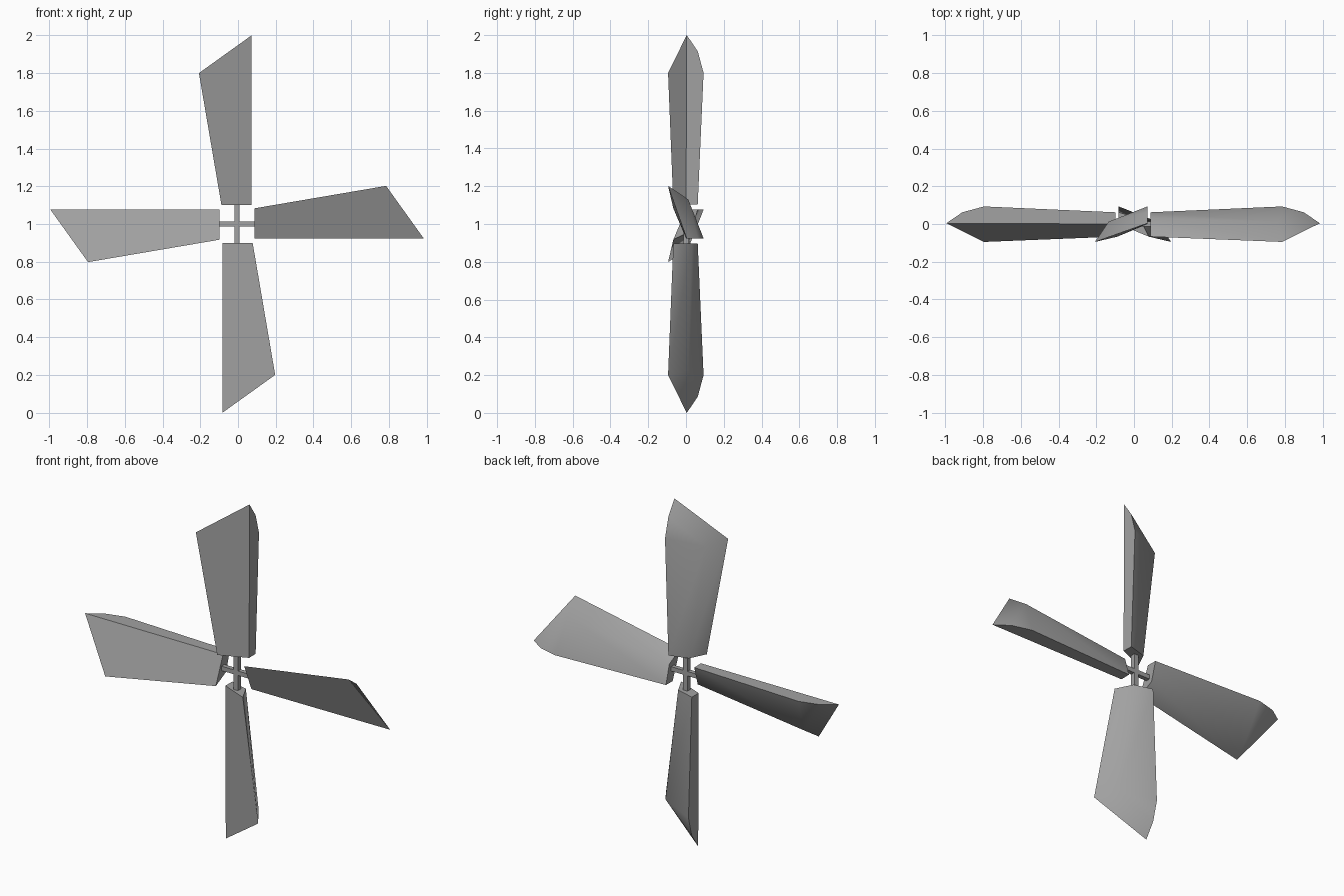
import bpy
import bmesh
from math import radians
from mathutils import Matrix, Vector

cube = bpy.data.objects.get("Cube")
if cube:
    bpy.data.objects.remove(cube, do_unlink=True)

HUB = Vector((-0.005, 0, 1))

grey = bpy.data.materials.new("plain_grey")
grey.use_nodes = True
colour = (0.36, 0.36, 0.36, 1)
grey.diffuse_color = colour
grey.node_tree.nodes["Principled BSDF"].inputs["Base Color"].default_value = colour


def add_object(name, bm):
    bmesh.ops.recalc_face_normals(bm, faces=bm.faces)
    mesh = bpy.data.meshes.new(name)
    bm.to_mesh(mesh)
    bm.free()
    mesh.materials.append(grey)
    obj = bpy.data.objects.new(name, mesh)
    bpy.context.collection.objects.link(obj)
    return obj


# Blade corners (x, y, z from the hub): pitched flat front, thick leading side
CORNERS = {
    "root_trail": (-0.083, -0.067, 0.102),
    "root_lead": (0.077, 0.0, 0.102),
    "tip": (0.077, 0.004, 1.0),
    "tip_trail": (-0.202, -0.095, 0.8),
    "root_back": (0.076, 0.062, 0.102),
    "root_ridge": (-0.035, 0.03, 0.102),
    "outer_ridge": (-0.13, 0.012, 0.775),
    "outer_back": (0.076, 0.093, 0.8),
    "shoulder": (0.076, 0.062, 0.915),
}
FACES = [
    "root_trail root_lead tip tip_trail",               # front
    "root_lead root_back outer_back shoulder tip",      # leading side
    "root_back root_ridge outer_ridge outer_back",      # back panel
    "outer_back outer_ridge shoulder",
    "root_ridge root_trail tip_trail outer_ridge",      # trailing bevel
    "outer_ridge tip_trail tip shoulder",               # tip bevel
    "root_trail root_ridge root_back root_lead",        # root end
]


def blade(name, angle, shift):
    bm = bmesh.new()
    verts = {key: bm.verts.new(co) for key, co in CORNERS.items()}
    for face in FACES:
        bm.faces.new([verts[key] for key in face.split()])
    turn = Matrix.Rotation(radians(angle), 4, 'Y')
    bm.transform(Matrix.Translation(HUB) @ turn @ Matrix.Translation((0, 0, shift)))
    obj = add_object(name, bm)
    bpy.ops.object.select_all(action='DESELECT')
    obj.select_set(True)
    bpy.context.view_layer.objects.active = obj
    bpy.ops.object.shade_smooth_by_angle(angle=radians(50))


# Four blades around the hub; the level pair sits slightly closer in
for name, angle, shift in (("top_blade", 0, 0), ("left_blade", 90, -0.01),
                           ("bottom_blade", 180, 0), ("right_blade", 270, -0.01)):
    blade(name, angle, shift)


# Crossed square rods joining the blade roots
def rod(name, size):
    bm = bmesh.new()
    bmesh.ops.create_cube(bm, size=1)
    bm.transform(Matrix.Translation(HUB) @ Matrix.Diagonal((*size, 1)))
    add_object(name, bm)


rod("upright_rod", (0.028, 0.028, 0.22))
rod("level_rod", (0.2, 0.026, 0.026))
